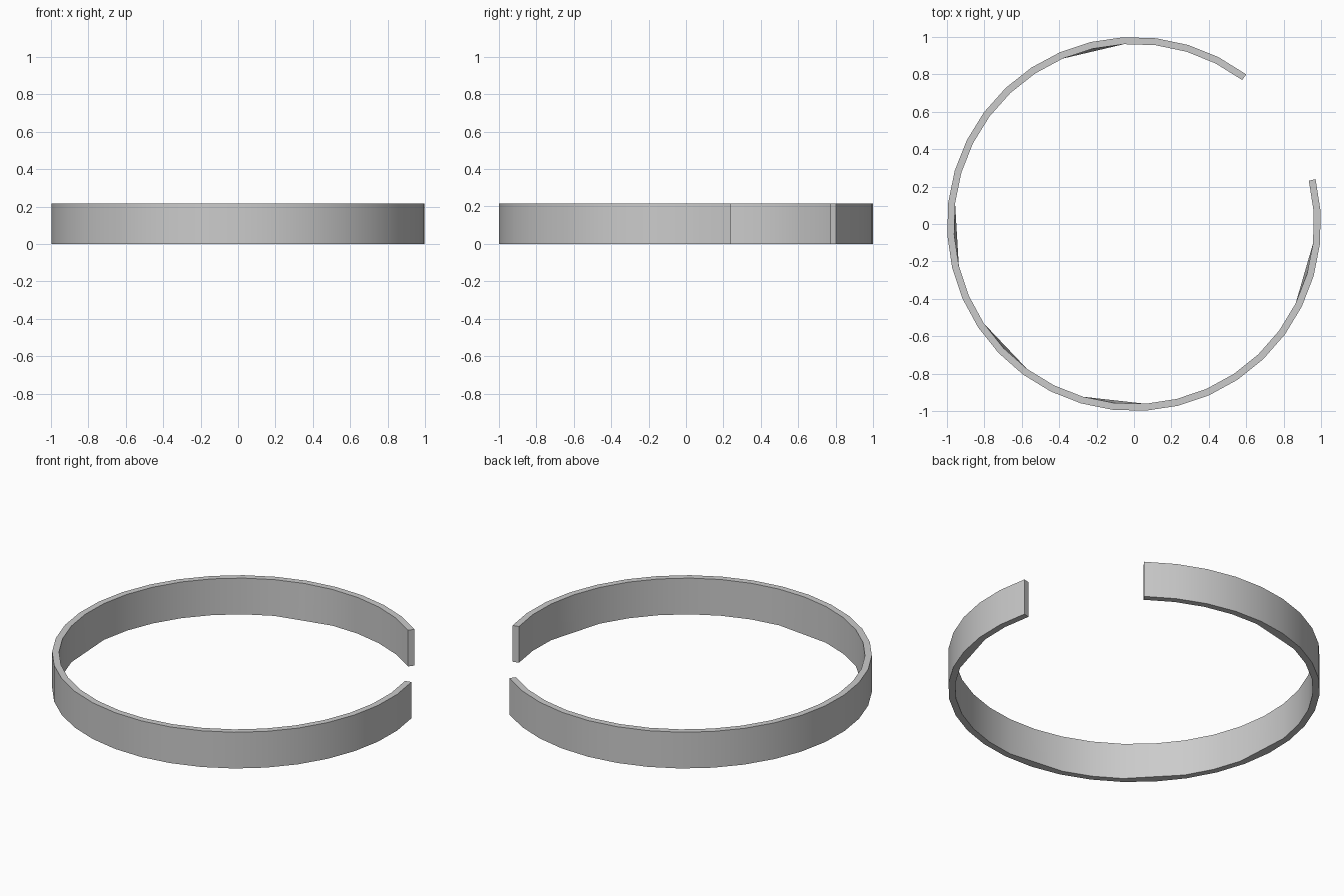
import bpy, bmesh, math

if "Cube" in bpy.data.objects:
    bpy.data.objects.remove(bpy.data.objects["Cube"])

START, SWEEP, SEGS = math.radians(53.1), math.radians(320.8), 32
R_OUT, R_IN, HEIGHT = 1.0, 0.963, 0.215
STEP = SWEEP / SEGS
FLAT_SPANS = {2, 6, 8, 10, 14}   # double-width spans where the lower inner edge runs straight


def point(r, i, z):
    a = START + i * STEP
    return (r * math.cos(a), r * math.sin(a), z)


# Open band: a rectangular section swept round the arc
bm = bmesh.new()
sections = []
for i in range(SEGS + 1):
    flat = i % 2 == 1 and i // 2 in FLAT_SPANS
    r_low = R_IN * math.cos(STEP) if flat else R_IN
    sections.append([bm.verts.new(point(r, i, z)) for r, z in
                     ((R_OUT, 0), (R_OUT, HEIGHT), (R_IN, HEIGHT), (r_low, 0))])

for a, b in zip(sections, sections[1:]):
    for k in range(4):
        n = (k + 1) % 4
        bm.faces.new((a[k], b[k], b[n], a[n]))

# Square end caps at the gap
bm.faces.new(sections[0])
bm.faces.new(sections[-1][::-1])
bmesh.ops.recalc_face_normals(bm, faces=bm.faces)

mesh = bpy.data.meshes.new("open_band")
bm.to_mesh(mesh)
bm.free()
band = bpy.data.objects.new("open_band", mesh)
bpy.context.collection.objects.link(band)
bpy.context.view_layer.objects.active = band
band.select_set(True)
bpy.ops.object.shade_smooth_by_angle(angle=math.radians(30))
